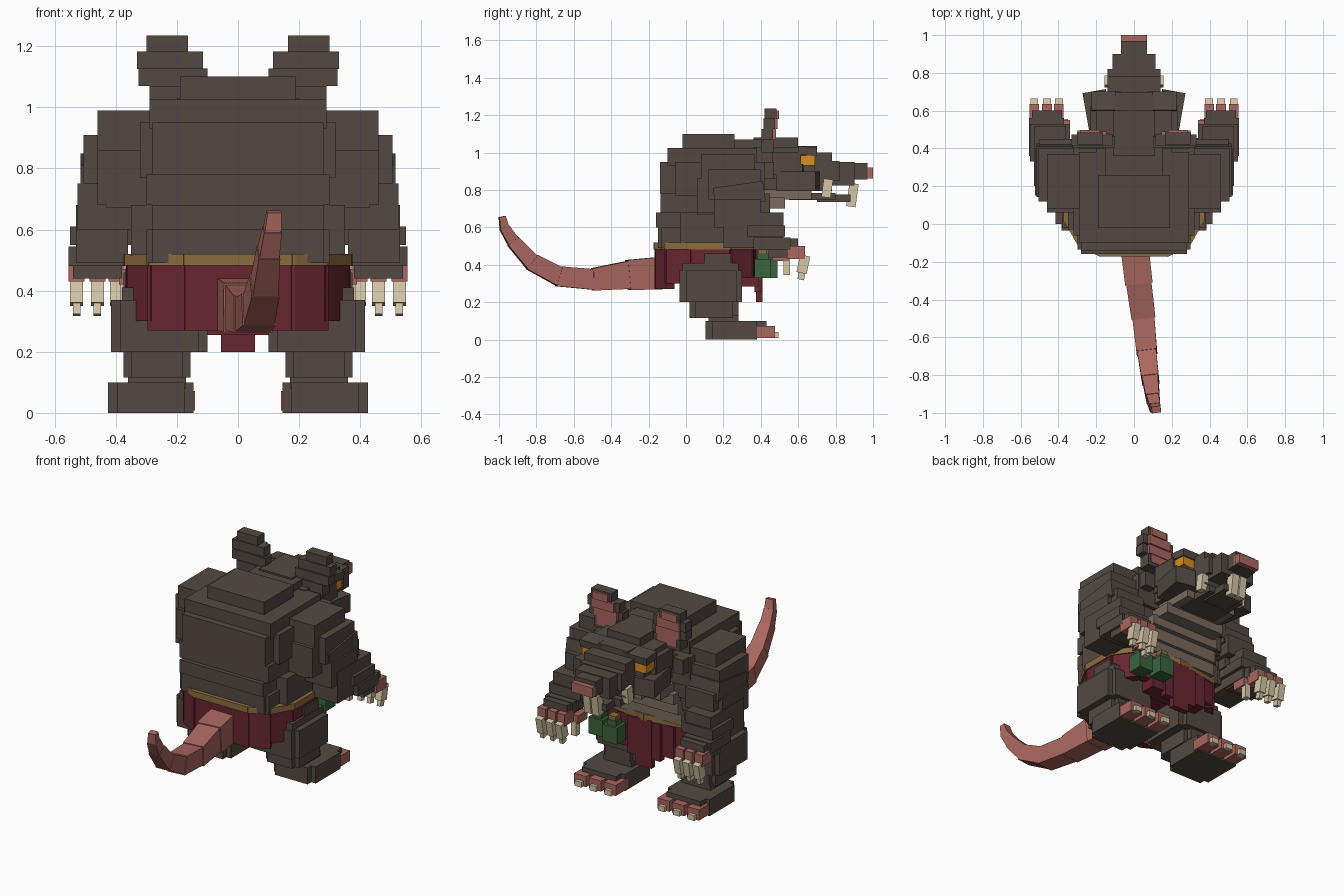
import bpy, bmesh, math
from mathutils import Matrix, Vector, Euler


def material(name, rgb):
    m = bpy.data.materials.new(name)
    m.diffuse_color = (*rgb, 1)
    return m


FUR = material("brown fur", (0.087, 0.066, 0.055))
SKIN = material("pink skin", (0.40, 0.135, 0.115))
RED = material("red cloth", (0.14, 0.019, 0.031))
GOLD = material("gold belt", (0.26, 0.15, 0.05))
BONE = material("bone", (0.66, 0.57, 0.39))
TAN = material("tan belly", (0.19, 0.145, 0.11))
GREEN = material("green glass", (0.045, 0.13, 0.045))
AMBER = material("amber eye", (0.70, 0.27, 0.015))


def finish(name, bm, mat):
    bmesh.ops.recalc_face_normals(bm, faces=bm.faces)
    me = bpy.data.meshes.new(name)
    bm.to_mesh(me)
    bm.free()
    me.materials.append(mat)
    ob = bpy.data.objects.new(name, me)
    bpy.context.scene.collection.objects.link(ob)
    return ob


def boxes(name, mat, items, mirror=False):
    """Each item: x0, x1, y0, y1, z0, z1 and an optional rotation in degrees."""
    bm = bmesh.new()
    for it in items:
        x0, x1, y0, y1, z0, z1 = it[:6]
        rot = Euler([math.radians(a) for a in it[6]]) if len(it) > 6 else Euler()
        base = (Matrix.Translation(((x0 + x1) / 2, (y0 + y1) / 2, (z0 + z1) / 2))
                @ rot.to_matrix().to_4x4()
                @ Matrix.Diagonal((x1 - x0, y1 - y0, z1 - z0, 1)))
        for side in ((1, -1) if mirror else (1,)):
            bmesh.ops.create_cube(bm, size=1, matrix=Matrix.Diagonal((side, 1, 1, 1)) @ base)
    return finish(name, bm, mat)


def centred(name, mat, items):
    return boxes(name, mat, [(-i[0], i[0], *i[1:]) for i in items])


# Torso: stacked slabs that step in towards the hump
centred("torso", FUR, [
    (0.28, -0.15, 0.37, 0.49, 0.60),
    (0.30, -0.13, 0.37, 0.49, 0.60),
    (0.28, -0.16, 0.38, 0.60, 0.68),
    (0.35, -0.03, 0.34, 0.515, 0.68),
    (0.43, 0.06, 0.38, 0.67, 0.77),
    (0.30, -0.135, 0.40, 0.68, 0.78),
    (0.28, -0.14, 0.40, 0.78, 0.95),
    (0.32, -0.06, 0.42, 0.77, 0.95),
    (0.29, -0.10, 0.38, 0.93, 1.025),
    (0.19, -0.02, 0.26, 1.02, 1.10),
    (0.15, 0.20, 0.42, 1.00, 1.07)])
# Belly and throat slats
centred("belly", TAN, [
    (0.25, 0.30, 0.40, 0.51, 0.58),
    (0.24, 0.30, 0.42, 0.58, 0.65),
    (0.23, 0.30, 0.45, 0.65, 0.71),
    (0.20, 0.30, 0.53, 0.70, 0.76),
    (0.17, 0.40, 0.67, 0.75, 0.80)])

# Head, snout and jaw
centred("head", FUR, [
    (0.20, 0.36, 0.62, 0.80, 1.03),
    (0.20, 0.60, 0.69, 0.82, 0.93),
    (0.11, 0.36, 0.60, 1.02, 1.08),
    (0.14, 0.58, 0.78, 0.84, 1.00),
    (0.10, 0.58, 0.70, 0.99, 1.035),
    (0.14, 0.72, 0.82, 0.85, 0.955),
    (0.115, 0.80, 0.90, 0.85, 0.95),
    (0.07, 0.88, 0.97, 0.855, 0.945),
    (0.14, 0.55, 0.78, 0.795, 0.86),
    (0.115, 0.76, 0.90, 0.825, 0.86)])
centred("lower_jaw", FUR, [(0.12, 0.55, 0.80, 0.745, 0.785), (0.08, 0.70, 0.88, 0.735, 0.775)])
centred("nose", SKIN, [(0.07, 0.95, 1.0, 0.86, 0.92)])
boxes("cheek", FUR, [(0.13, 0.255, 0.49, 0.705, 0.795, 0.90, (0, 0, -10)),
                     (0.12, 0.22, 0.42, 0.63, 0.86, 0.94, (0, 0, -6)),
                     (0.12, 0.232, 0.46, 0.615, 0.88, 1.0),
                     (0.24, 0.31, 0.36, 0.47, 0.86, 0.95)], True)
boxes("brow", FUR, [(0.07, 0.225, 0.60, 0.70, 0.985, 1.03, (-6, 0, 0))], True)
boxes("eye", AMBER, [(0.14, 0.218, 0.612, 0.69, 0.93, 0.985)], True)
boxes("incisor", BONE, [(0.004, 0.05, 0.865, 0.915, 0.71, 0.835, (-8, 0, 0))], True)
boxes("side_tooth", BONE, [(0.115, 0.156, 0.73, 0.78, 0.76, 0.858, (-8, 0, 0))], True)
# Ears with pink fronts
boxes("ear", FUR, [(0.10, 0.29, 0.40, 0.47, 1.00, 1.07),
                   (0.10, 0.325, 0.405, 0.465, 1.07, 1.127),
                   (0.115, 0.33, 0.415, 0.475, 1.125, 1.182),
                   (0.163, 0.30, 0.42, 0.485, 1.18, 1.235)], True)
boxes("inner_ear", SKIN, [(0.14, 0.27, 0.46, 0.475, 1.02, 1.07),
                          (0.13, 0.29, 0.46, 0.48, 1.07, 1.127),
                          (0.145, 0.295, 0.47, 0.49, 1.125, 1.182),
                          (0.18, 0.285, 0.48, 0.498, 1.18, 1.225)], True)

# Shoulders and arms
boxes("shoulder", FUR, [
    (0.25, 0.46, 0.08, 0.37, 0.86, 0.99),
    (0.26, 0.505, 0.12, 0.40, 0.75, 0.91),
    (0.30, 0.515, 0.15, 0.42, 0.72, 0.83, (8, 0, 0)),
    (0.25, 0.46, 0.06, 0.30, 0.68, 0.86)], True)
boxes("arm", FUR, [
    (0.33, 0.525, 0.15, 0.40, 0.60, 0.75),
    (0.31, 0.50, 0.20, 0.45, 0.66, 0.78),
    (0.34, 0.55, 0.33, 0.53, 0.55, 0.61),
    (0.36, 0.53, 0.20, 0.52, 0.49, 0.68),
    (0.37, 0.555, 0.36, 0.56, 0.48, 0.545),
    (0.38, 0.54, 0.44, 0.60, 0.44, 0.54)], True)
FINGERS = (0.398, 0.46, 0.528)
boxes("finger", SKIN, [(x - 0.026, x + 0.026, 0.54, 0.635, 0.43, 0.50) for x in FINGERS]
      + [(0.34, 0.39, 0.46, 0.55, 0.42, 0.47)], True)
boxes("claw", BONE, [(x - 0.021, x + 0.021, 0.60, 0.655, 0.355, 0.45, (-12, 0, 0)) for x in FINGERS]
      + [(x - 0.012, x + 0.012, 0.60, 0.635, 0.32, 0.365, (-12, 0, 0)) for x in FINGERS]
      + [(0.35, 0.385, 0.52, 0.555, 0.345, 0.43)], True)

# Waist: a faceted belt above a ragged skirt
WAIST = [(0.0, -0.165), (0.18, -0.165), (0.29, -0.11), (0.365, 0.02),
         (0.365, 0.24), (0.28, 0.36), (0.0, 0.405)]


def panels(name, mat, z1, bottoms, thick, grow=0.0):
    items = []
    for (ax, ay), (bx, by), z0 in zip(WAIST, WAIST[1:], bottoms):
        a, b = Vector((ax, ay)), Vector((bx, by))
        d = b - a
        n = Vector((d.y, -d.x)).normalized()
        c = (a + b) / 2 - n * (thick / 2 - grow)
        h = d.length / 2 + 0.006
        items.append((c.x - h, c.x + h, c.y - thick / 2, c.y + thick / 2, z0, z1,
                      (0, 0, math.degrees(math.atan2(d.y, d.x)))))
    return boxes(name, mat, items, True)


panels("belt", GOLD, 0.52, [0.482] * 6, 0.06, 0.008)
panels("skirt", RED, 0.485, [0.27, 0.27, 0.30, 0.35, 0.33, 0.34], 0.05)
centred("skirt_core", RED, [(0.27, -0.12, 0.33, 0.40, 0.49)])
# Ragged front cloth, longest in the middle
centred("loincloth", RED, [(0.055, 0.375, 0.41, 0.20, 0.49),
                           (0.11, 0.365, 0.405, 0.255, 0.48),
                           (0.19, 0.28, 0.39, 0.285, 0.48)])

# Bottles hung on the belt
BOTTLES = ((0.17, 0.445), (0.29, 0.41))
boxes("bottle", GREEN, [(x - 0.048, x + 0.048, y - 0.045, y + 0.045, 0.33, 0.43) for x, y in BOTTLES]
      + [(x - 0.03, x + 0.03, y - 0.03, y + 0.03, 0.42, 0.46) for x, y in BOTTLES])
boxes("stopper", GOLD, [(x - 0.024, x + 0.024, y - 0.024, y + 0.024, 0.455, 0.485) for x, y in BOTTLES])

# Legs and feet: crossed boxes give stepped corners
boxes("leg", FUR, [
    (0.15, 0.375, 0.10, 0.24, 0.36, 0.46),
    (0.13, 0.38, -0.02, 0.28, 0.34, 0.41),
    (0.10, 0.415, 0.0, 0.27, 0.20, 0.37),
    (0.13, 0.385, -0.035, 0.30, 0.20, 0.37),
    (0.155, 0.375, 0.05, 0.25, 0.115, 0.21),
    (0.18, 0.35, 0.02, 0.28, 0.115, 0.21),
    (0.17, 0.36, 0.12, 0.28, 0.08, 0.13)], True)
boxes("foot", FUR, [(0.145, 0.425, 0.14, 0.38, 0.0, 0.10),
                    (0.175, 0.395, 0.105, 0.38, 0.0, 0.10),
                    (0.17, 0.40, 0.34, 0.43, 0.03, 0.10)], True)
TOES = (0.18, 0.28, 0.38)
boxes("toe", SKIN, [(x - 0.04, x + 0.04, 0.35, 0.475, 0.008, 0.072) for x in TOES], True)
boxes("toe_claw", BONE, [(x - 0.022, x + 0.022, 0.46, 0.495, 0.008, 0.04) for x in TOES], True)

# Tail: separate tapered blocks along a curve (x, y, z, width, height)
TAIL = [(0.005, -0.14, 0.355, 0.155, 0.18), (0.025, -0.31, 0.345, 0.14, 0.155),
        (0.05, -0.50, 0.322, 0.122, 0.115), (0.068, -0.68, 0.338, 0.105, 0.105),
        (0.087, -0.825, 0.415, 0.088, 0.09), (0.10, -0.925, 0.525, 0.068, 0.068),
        (0.112, -0.972, 0.60, 0.056, 0.05), (0.118, -0.983, 0.658, 0.045, 0.033)]
bm = bmesh.new()
pts = [Vector(t[:3]) for t in TAIL]
side = Vector((-1.0, -0.12, 0.0)).normalized()
for i in range(len(TAIL) - 1):
    rings = []
    for j, fit in ((i, 0.96), (i + 1, 1.04)):
        t = (pts[min(j + 1, len(pts) - 1)] - pts[max(j - 1, 0)]).normalized()
        up = side.cross(t).normalized()
        w, h = TAIL[j][3] / 2 * fit, TAIL[j][4] / 2 * fit
        rings.append([bm.verts.new(pts[j] + side * w * sx + up * h * sz)
                      for sx, sz in ((-1, -1), (1, -1), (1, 1), (-1, 1))])
    a, b = rings
    for k in range(4):
        bm.faces.new((a[k], a[(k + 1) % 4], b[(k + 1) % 4], b[k]))
    bm.faces.new(a)
    bm.faces.new(b)
finish("tail", bm, SKIN)
